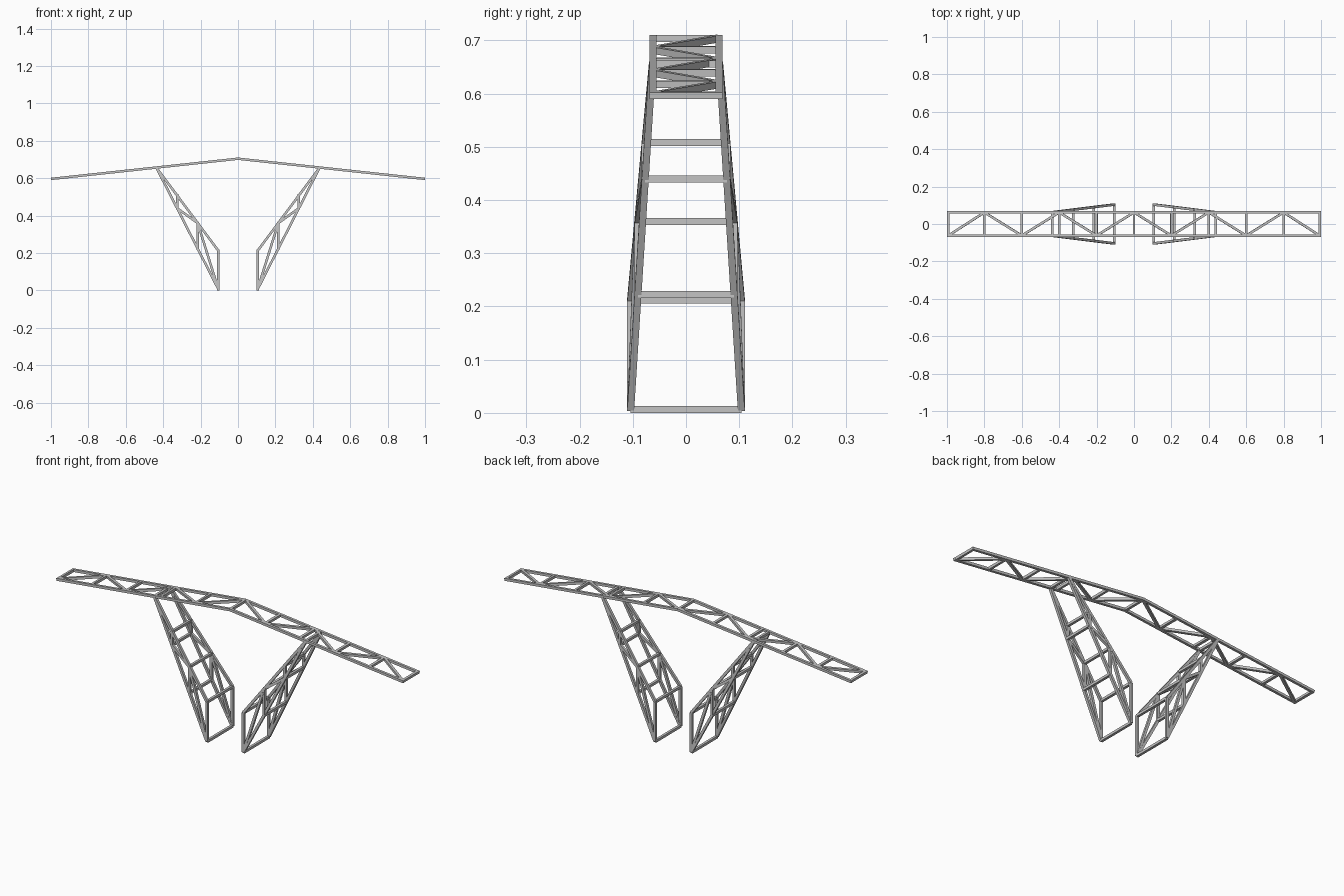
import bpy
import bmesh
from mathutils import Vector, Matrix

if "Cube" in bpy.data.objects:
    bpy.data.objects.remove(bpy.data.objects["Cube"], do_unlink=True)

# Single painted steel colour
steel = bpy.data.materials.new("light_grey_steel")
steel.use_nodes = True
steel.diffuse_color = (0.55, 0.55, 0.55, 1)
steel.node_tree.nodes["Principled BSDF"].inputs["Base Color"].default_value = (0.55, 0.55, 0.55, 1)

T = 0.013  # side of the square bars


def add_bar(bm, a, b, hint):
    """Square bar from a to b; hint is the direction one of its sides faces."""
    a, b = Vector(a), Vector(b)
    along = (b - a).normalized()
    side = (hint - along * hint.dot(along)).normalized()
    up = along.cross(side)
    frame = Matrix((side * T, up * T, along * (b - a).length)).transposed().to_4x4()
    bmesh.ops.create_cube(bm, size=1, matrix=Matrix.Translation((a + b) / 2) @ frame)


def make_part(name, bars, hint):
    bm = bmesh.new()
    for a, b in bars:
        add_bar(bm, a, b, hint)
    bmesh.ops.recalc_face_normals(bm, faces=bm.faces)
    mesh = bpy.data.meshes.new(name)
    bm.to_mesh(mesh)
    bm.free()
    mesh.materials.append(steel)
    obj = bpy.data.objects.new(name, mesh)
    bpy.context.collection.objects.link(obj)


Y = Vector((0, 1, 0))
ROOF_Y = 0.062
APEX, DROP = 0.704, 0.108


def roof(x, y):
    return Vector((x, y, APEX - DROP * abs(x)))


# Ridge tie shared by both roof halves
make_part("ridge_tie", [(roof(0, -ROOF_Y), roof(0, ROOF_Y))], Vector((1, 0, 0)))

for s, label in ((-1, "right"), (1, "left")):
    slope = Vector((s, 0, -DROP)).normalized()

    # Roof truss half: two chords, cross ties and zigzag braces
    make_part(label + "_roof_chords",
              [(roof(0, y), roof(s, y)) for y in (-ROOF_Y, ROOF_Y)], Y)
    nodes = [0, 0.2, 0.4, 0.6, 0.8, 0.993]
    make_part(label + "_roof_ties",
              [(roof(s * x, -ROOF_Y), roof(s * x, ROOF_Y)) for x in nodes[1:]], slope)
    normal = Vector((s * DROP, 0, 1))
    make_part(label + "_roof_braces",
              [(roof(s * nodes[i], ROOF_Y * (-1) ** i),
                roof(s * nodes[i + 1], -ROOF_Y * (-1) ** i)) for i in range(5)], normal)

    # Leg nodes: outer (lower) and inner (upper) chords split in thirds
    def leg(base_z, i, side):
        base = Vector((s * 0.105, side * 0.104, base_z))
        top = Vector((s * 0.436, side * 0.063, 0.656))
        return base.lerp(top, i / 3)

    def low(i, side):
        return leg(0.0065, i, side)

    def high(i, side):
        return leg(0.212, i, side)

    # Leg side frames
    for side, face in ((-1, "front"), (1, "back")):
        make_part(f"{label}_leg_{face}_chords",
                  [(low(0, side), low(3, side)), (high(0, side), high(3, side))], Y)
        make_part(f"{label}_leg_{face}_posts",
                  [(low(i, side), high(i, side)) for i in range(3)], Y)
        make_part(f"{label}_leg_{face}_braces",
                  [(low(i, side), high(i + 1, side)) for i in (0,)]
                  + [(high(1, side), low(2, side))], Y)

    # Rungs joining the front and back frames
    rungs = [(f(i, -1), f(i, 1)) for f in (low, high) for i in range(3)]
    rungs.append((low(3, -1), low(3, 1)))
    make_part(label + "_leg_rungs", rungs, Vector((1, 0, 0)))
